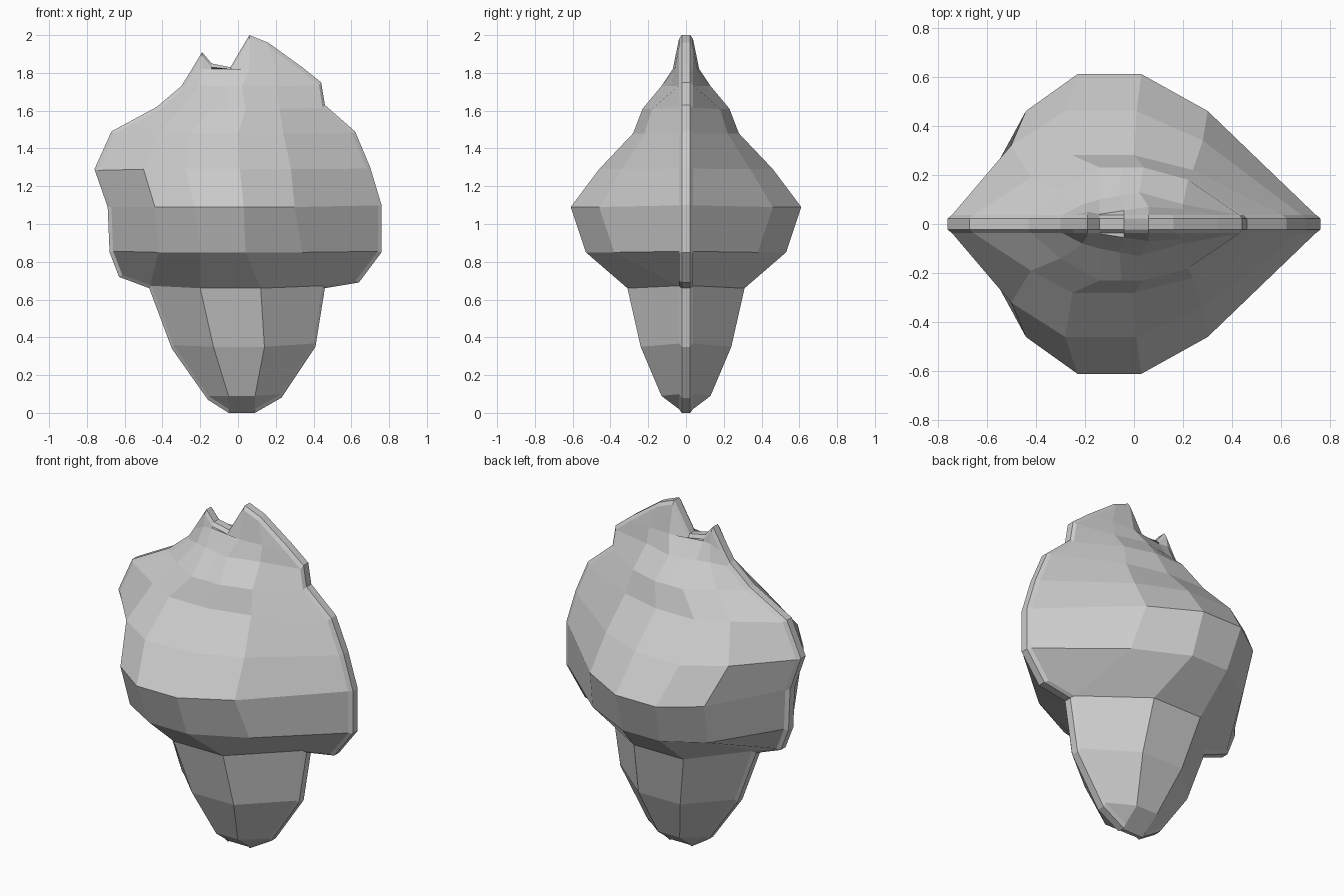
import bpy, bmesh
from mathutils import Vector

cube = bpy.data.objects.get("Cube")
if cube:
    bpy.data.objects.remove(cube, do_unlink=True)

grey = bpy.data.materials.new("plain_grey")
grey.use_nodes = True
tone = (0.6, 0.6, 0.6, 1)
grey.diffuse_color = tone
grey.node_tree.nodes["Principled BSDF"].inputs["Base Color"].default_value = tone

# Rounded seam section: (depth, inset)
SEAM = [(0, 0), (0.022, 0), (0.037, 0.02)]
MIDDLE = Vector((0, 0, 1.05))


def seam_points(x, z):
    """Points across half of the seam, from the middle plane to the front."""
    outer = Vector((x, 0, z))
    inward = (MIDDLE - outer).normalized()
    return [outer + inward * inset + Vector((0, -depth, 0)) for depth, inset in SEAM]


def ring(left, z, inner, right, split=False):
    """Half ring from the left seam, over the front, to the right seam."""
    start, end = seam_points(*left), seam_points(*right)
    points = [Vector((x, -depth, z)) for x, depth in inner]
    if split:
        if not points[0].x > left[0]:
            points[0] = start[-1].copy()
        if not points[-1].x < right[0]:
            points[-1] = end[-1].copy()
        points.insert(2, (points[1] + points[2]) / 2)
    return start + points + end[::-1]


def loft(name, rings):
    """Skin the half rings with flat faces and mirror them to the back."""
    bm = bmesh.new()
    rows = [[bm.verts.new(p) for p in points] for points in rings]
    for low, high in zip(rows, rows[1:]):
        for i in range(len(low) - 1):
            bm.faces.new((low[i], low[i + 1], high[i + 1], high[i]))
    bmesh.ops.remove_doubles(bm, verts=bm.verts, dist=0.0005)
    bmesh.ops.dissolve_degenerate(bm, edges=bm.edges, dist=0.0005)
    mesh = bpy.data.meshes.new(name)
    bm.to_mesh(mesh)
    bm.free()
    mesh.materials.append(grey)
    obj = bpy.data.objects.new(name, mesh)
    bpy.context.collection.objects.link(obj)
    mirror = obj.modifiers.new("mirror_to_back", "MIRROR")
    mirror.use_axis = (False, True, False)
    mirror.use_clip = True
    return obj


# Tapered stem: left seam, height, front columns, right seam
stem = [
    ((-.05, 0), 0, [(-.05, .01), (.09, .01)], (.09, 0)),
    ((-.16, .07), .09, [(-.05, .13), (.09, .13)], (.23, .08)),
    ((-.35, .34), .35, [(-.13, .24), (.14, .24)], (.41, .35)),
    ((-.47, .66), .66, [(-.20, .31), (.12, .31)], (.46, .66)),
]
stem_rings = [ring(*row) for row in stem]
tip = [Vector((p.x, 0, 0)) for p in stem_rings[0]]
loft("stem", [tip] + stem_rings)

# Wide crown, with side wings overhanging the stem
crown = [
    ((-.47, .66), .66, [(-.47, 0), (-.20, .31), (.12, .31), (.46, 0)], (.46, .66)),
    ((-.68, .85), .85, [(-.42, .40), (-.20, .53), (.04, .53), (.34, .38)], (.76, .85)),
    ((-.69, 1.09), 1.09, [(-.44, .46), (-.23, .61), (.03, .61), (.30, .46)], (.76, 1.1)),
    ((-.76, 1.29), 1.29, [(-.50, .32), (-.28, .46), (.01, .46), (.28, .34)], (.70, 1.3)),
    ((-.67, 1.49), 1.48, [(-.42, .19), (-.25, .28), (0, .28), (.24, .22)], (.62, 1.49)),
    ((-.43, 1.62), 1.61, [(-.30, .14), (-.14, .23), (.04, .23), (.22, .18)], (.46, 1.63)),
    ((-.30, 1.73), 1.73, [(-.21, .08), (-.14, .10), (.02, .13), (.20, .08)], (.44, 1.75)),
    ((-.25, 1.81), 1.82, [(-.19, .05), (-.14, .04), (.06, .07), (.20, .06)], (.34, 1.83)),
]
crown_rings = [ring(*row, split=True) for row in crown]
edge = len(SEAM)
wing = seam_points(-.63, .72) + crown_rings[0][edge:-edge] + seam_points(.64, .69)[::-1]
crown_rings.insert(1, wing)

# Crest with two peaks and a notch between them
peaks = [(-.19, 1.91), (-.14, 1.85), (-.04, 1.83), (.06, 2), (.16, 1.96)]
for step in reversed(range(edge)):
    depth, inset = SEAM[step]
    ridge = [Vector((x, -depth, z - inset)) for x, z in peaks]
    last = crown_rings[-1]
    left = [last[min(i, step)] for i in range(edge)]
    right = [last[-1 - min(i, step)] for i in range(edge)][::-1]
    crown_rings.append(left + ridge + right)
loft("crown", crown_rings)
